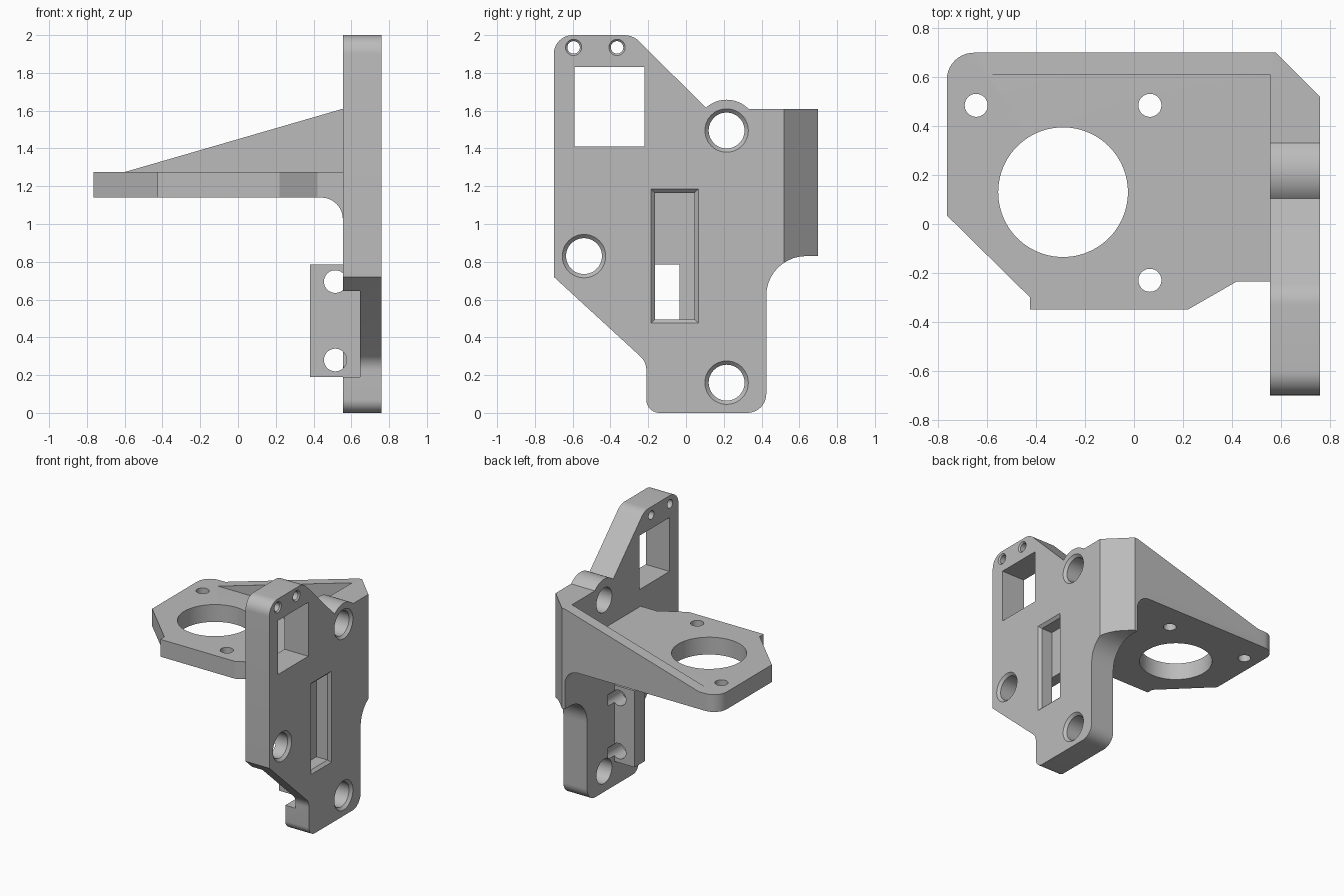
import bpy, bmesh, math
from mathutils import Vector

if "Cube" in bpy.data.objects:
    bpy.data.objects.remove(bpy.data.objects["Cube"], do_unlink=True)

grey = bpy.data.materials.new("plain grey")
grey.use_nodes = True
grey.diffuse_color = (0.5, 0.5, 0.5, 1)
grey.node_tree.nodes["Principled BSDF"].inputs["Base Color"].default_value = (0.5, 0.5, 0.5, 1)


def place(axis, u, v, w):
    """Profile coordinates u, v plus depth w along the given axis."""
    return {"X": (w, u, v), "Y": (u, w, v), "Z": (u, v, w)}[axis]


def rounded(corners, steps=10):
    """Corners are (u, v) or (u, v, radius); returns the outline with arcs."""
    out = []
    for i, c in enumerate(corners):
        p = Vector(c[:2])
        if len(c) == 2:
            out.append(p)
            continue
        a = (Vector(corners[i - 1][:2]) - p).normalized()
        b = (Vector(corners[(i + 1) % len(corners)][:2]) - p).normalized()
        half = a.angle(b) / 2
        centre = p + (a + b).normalized() * c[2] / math.sin(half)
        start = p + a * c[2] / math.tan(half) - centre
        end = p + b * c[2] / math.tan(half) - centre
        sweep = start.angle(end)
        for k in range(steps + 1):
            t = k / steps
            out.append(centre + (start * math.sin((1 - t) * sweep)
                                 + end * math.sin(t * sweep)) / math.sin(sweep))
    return out


def loft(name, axis, rings):
    """Solid through rings of equal length, each given as (outline, depth)."""
    bm = bmesh.new()
    loops = [[bm.verts.new(place(axis, p[0], p[1], w)) for p in pts] for pts, w in rings]
    n = len(loops[0])
    bm.faces.new(loops[0])
    bm.faces.new(loops[-1])
    for lo, hi in zip(loops, loops[1:]):
        for i in range(n):
            bm.faces.new((lo[i], lo[(i + 1) % n], hi[(i + 1) % n], hi[i]))
    bmesh.ops.recalc_face_normals(bm, faces=bm.faces)
    mesh = bpy.data.meshes.new(name)
    bm.to_mesh(mesh)
    bm.free()
    mesh.materials.append(grey)
    ob = bpy.data.objects.new(name, mesh)
    bpy.context.collection.objects.link(ob)
    return ob


def prism(name, axis, corners, lo, hi):
    pts = rounded(corners)
    return loft(name, axis, [(pts, lo), (pts, hi)])


def rect(u0, u1, v0, v1):
    return [(u0, v0), (u1, v0), (u1, v1), (u0, v1)]


def circle(u, v, r, n=48):
    return [(u + r * math.cos(i * math.tau / n), v + r * math.sin(i * math.tau / n))
            for i in range(n)]


def combine(target, tool, operation):
    mod = target.modifiers.new("combine", "BOOLEAN")
    mod.object, mod.operation, mod.solver = tool, operation, "EXACT"
    bpy.context.view_layer.objects.active = target
    bpy.ops.object.modifier_apply(modifier=mod.name)
    bpy.data.objects.remove(tool, do_unlink=True)


def add(tool):
    combine(bracket, tool, "UNION")


def cut(tool):
    combine(bracket, tool, "DIFFERENCE")


INNER, OUTER, FLOOR = 0.555, 0.76, 0.645

# Upright plate with a round boss on its upper edge
bracket = prism("mounting_bracket", "X", [
    (-0.70, 0.72), (-0.70, 2.0, 0.1), (-0.28, 2.0, 0.12), (0.11, 1.61),
    (0.70, 1.61), (0.70, 0.83), (0.425, 0.83, 0.21), (0.425, 0, 0.1),
    (-0.21, 0, 0.07), (-0.21, 0.27, 0.1)], INNER, OUTER)
add(prism("boss", "X", circle(0.215, 1.495, 0.163), INNER, OUTER))

# Slanted outer back corner
cut(prism("corner_cutter", "Z", [(0.57, 0.71), (0.77, 0.51), (0.9, 0.9)], 0.5, 1.8))

# Side channel behind the plate, and the clamp block closing it
cut(prism("channel_cutter", "X", rect(-0.62, -0.035, 0.19, 0.785), 0.4, FLOOR))
add(prism("clamp_block", "X", rect(-0.035, 0.09, 0.19, 0.785), 0.38, FLOOR))

# Horizontal motor shelf, its underside fillet and the stiffening rib
add(prism("shelf", "Z", [
    (-0.765, 0.035), (-0.765, 0.70, 0.11), (0.57, 0.70), (0.57, -0.235),
    (0.42, -0.235), (0.22, -0.35), (-0.425, -0.35), (-0.425, -0.30)], 1.14, 1.275))
add(prism("shelf_fillet", "Y", [
    (0.43, 1.2), (0.57, 1.2), (0.57, 1.02), (INNER, 1.02),
    (INNER, 1.14, 0.115), (0.43, 1.14)], -0.235, 0.70))
add(prism("rib", "Y", [
    (-0.60, 1.2), (-0.60, 1.275), (INNER, 1.61), (0.57, 1.61), (0.57, 1.2)], 0.612, 0.70))

# Shelf openings
cut(prism("motor_hole", "Z", circle(-0.29, 0.13, 0.265, 96), 1, 1.4))
for x, y in [(-0.645, 0.485), (0.065, 0.485), (0.065, -0.23)]:
    cut(prism("shelf_hole", "Z", circle(x, y, 0.047), 1, 1.4))

# Countersunk holes through the plate
for y, z, r, rim in [(0.215, 1.495, 0.095, 0.02), (-0.54, 0.83, 0.095, 0.02),
                     (0.215, 0.16, 0.095, 0.02), (-0.595, 1.935, 0.033, 0.01),
                     (-0.365, 1.935, 0.033, 0.01)]:
    cut(loft("plate_hole", "X", [(circle(y, z, r), 0.4), (circle(y, z, r), OUTER - rim),
                                 (circle(y, z, r + 2 * rim), OUTER + rim)]))

# Square window, and the bevelled pocket that opens into the channel
cut(prism("window", "X", rect(-0.59, -0.22, 1.41, 1.83), 0.4, 0.9))
cut(loft("pocket", "X", [
    (rect(-0.165, 0.045, 0.495, 1.165), FLOOR),
    (rect(-0.165, 0.045, 0.495, 1.165), OUTER - 0.02),
    (rect(-0.205, 0.085, 0.455, 1.205), OUTER + 0.02)]))

# Clamp screw holes
for z in (0.28, 0.695):
    cut(prism("clamp_hole", "Y", circle(0.515, z, 0.06), -0.1, 0.17))

bpy.ops.object.select_all(action="DESELECT")
bracket.select_set(True)
bpy.context.view_layer.objects.active = bracket
bpy.ops.object.shade_smooth_by_angle(angle=math.radians(25))
